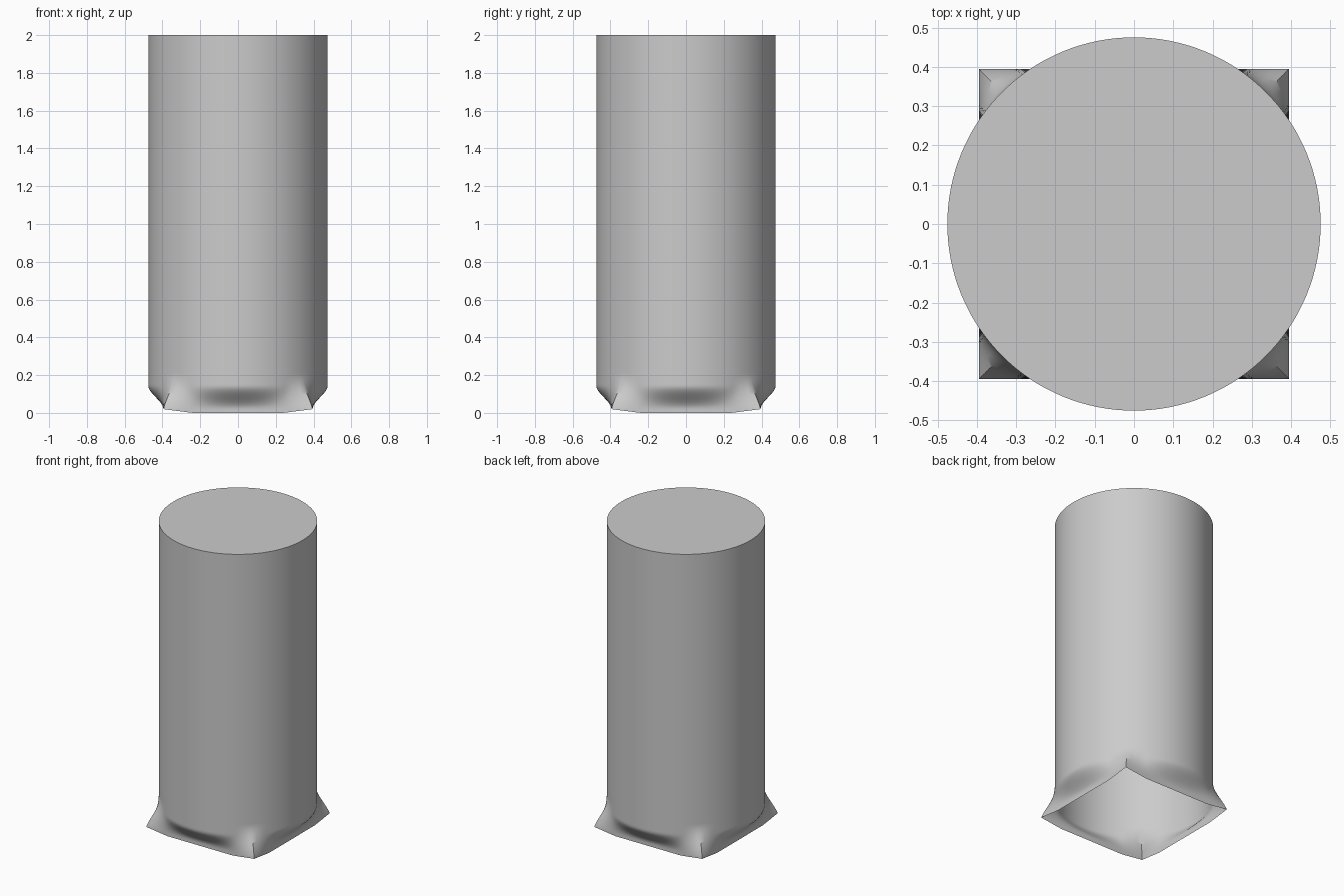
import bpy, bmesh, math

default = bpy.data.objects.get("Cube")
if default:
    bpy.data.objects.remove(default, do_unlink=True)

RADIUS = 0.475       # round barrel
HALF = 0.395         # half width of the square mouth
HEIGHT = 2.0
BLEND_TOP = 0.22     # height where the barrel is fully round
SEGMENTS = 128
ROWS = 22


def smoothstep(u):
    u = min(max(u, 0.0), 1.0)
    return u * u * (3 - 2 * u)


def roundness(z, corner):
    """0 = square section, 1 = round section."""
    if corner:
        u = min(max((z - 0.02) / 0.19, 0.0), 1.0)
        return 0.5 * (smoothstep(u) + math.sin(u * math.pi / 2))
    return smoothstep((z - 0.02) / 0.125)


def mouth_height(x, y):
    """The rim is level along each side and lifts toward the corners."""
    along = min(abs(x), abs(y))
    return 0.02 * max(0.0, (along - 0.24) / (HALF - 0.24))


def section_point(angle, row):
    c, s = math.cos(angle), math.sin(angle)
    square = HALF / max(abs(c), abs(s))
    base = mouth_height(square * c, square * s)
    z = base + (BLEND_TOP - base) * row / ROWS
    r = square + (RADIUS - square) * roundness(z, square > RADIUS)
    return (r * c, r * s, z)


def bridge(bm, low, high):
    for i in range(SEGMENTS):
        j = (i + 1) % SEGMENTS
        bm.faces.new((low[i], low[j], high[j], high[i]))


# Barrel with square open mouth and closed top
bm = bmesh.new()
angles = [2 * math.pi * i / SEGMENTS for i in range(SEGMENTS)]
rings = [[bm.verts.new(section_point(a, row)) for a in angles]
         for row in range(ROWS + 1)]
rings.append([bm.verts.new((RADIUS * math.cos(a), RADIUS * math.sin(a), HEIGHT))
              for a in angles])
for low, high in zip(rings, rings[1:]):
    bridge(bm, low, high)
bm.faces.new(rings[-1])

mesh = bpy.data.meshes.new("barrel")
bm.to_mesh(mesh)
bm.free()
barrel = bpy.data.objects.new("barrel", mesh)
bpy.context.collection.objects.link(barrel)

# Plain grey material
grey = bpy.data.materials.new("light grey")
grey.use_nodes = True
colour = (0.6, 0.6, 0.6, 1.0)
grey.diffuse_color = colour
grey.node_tree.nodes["Principled BSDF"].inputs["Base Color"].default_value = colour
mesh.materials.append(grey)

# Smooth walls, crisp top edge and corner creases
bpy.ops.object.select_all(action='DESELECT')
barrel.select_set(True)
bpy.context.view_layer.objects.active = barrel
bpy.ops.object.shade_smooth_by_angle(angle=math.radians(45))
